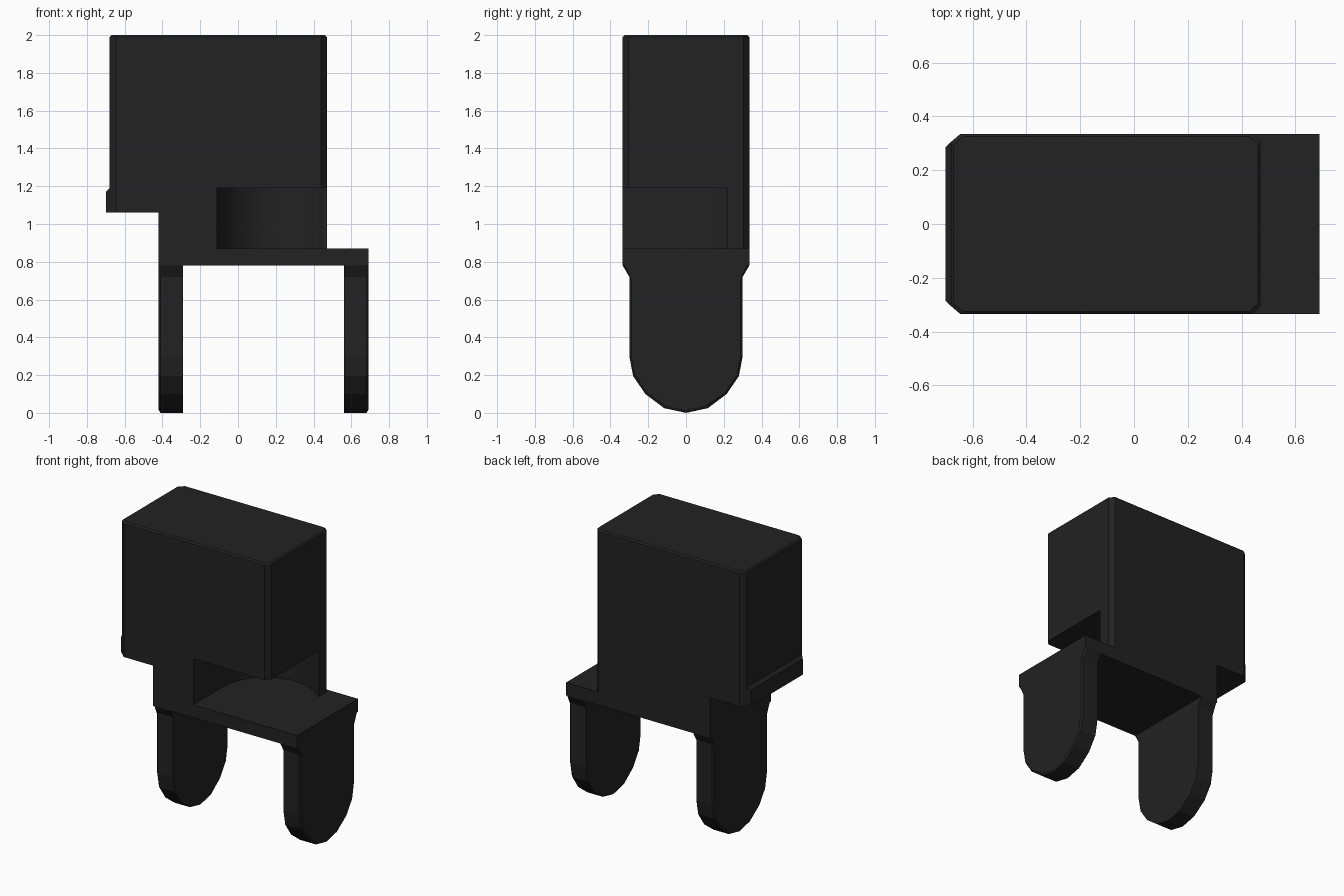
import bpy, bmesh, math

if "Cube" in bpy.data.objects:
    bpy.data.objects.remove(bpy.data.objects["Cube"])

mat = bpy.data.materials.new("black_plastic")
mat.diffuse_color = (0.016, 0.016, 0.016, 1)
mat.use_nodes = True
mat.node_tree.nodes["Principled BSDF"].inputs["Base Color"].default_value = mat.diffuse_color


def loft(name, rings):
    """Closed solid through matching rings of points."""
    bm = bmesh.new()
    vs = [[bm.verts.new(p) for p in r] for r in rings]
    n = len(vs[0])
    for a, b in zip(vs, vs[1:]):
        for i in range(n):
            j = (i + 1) % n
            bm.faces.new((a[i], a[j], b[j], b[i]))
    bm.faces.new(vs[0])
    bm.faces.new(vs[-1])
    bmesh.ops.recalc_face_normals(bm, faces=bm.faces)
    me = bpy.data.meshes.new(name)
    bm.to_mesh(me)
    bm.free()
    me.materials.append(mat)
    ob = bpy.data.objects.new(name, me)
    bpy.context.collection.objects.link(ob)
    return ob


def at_z(pts, z):
    return [(x, y, z) for x, y in pts]


def plan(x0, x1, cx0, cy0, c1, w=0.335):
    """Rectangle in plan with cut corners at the left and right ends."""
    return [(x0 + cx0, -w), (x1 - c1, -w), (x1, -w + c1), (x1, w - c1),
            (x1 - c1, w), (x0 + cx0, w), (x0, w - cy0), (x0, -w + cy0)]


# Upper housing with a small bevel around the top
full = plan(-0.68, 0.47, 0.035, 0.03, 0.03)
top = plan(-0.67, 0.46, 0.035, 0.03, 0.03, 0.325)
loft("upper_housing", [at_z(full, 1.19), at_z(full, 1.99), at_z(top, 2.0)])

# Overhanging left lip, sloping back into the housing
lip = plan(-0.70, -0.42, 0.055, 0.05, 0)
lip_top = plan(-0.68, -0.42, 0.035, 0.03, 0)
loft("side_lip", [at_z(lip, 1.06), at_z(lip, 1.17), at_z(lip_top, 1.19)])

# Waist with the round recess open to the front and right
arc = [(0.215 - 0.325 * math.cos(a), 0.325 * math.sin(a))
       for a in (math.radians(137 * i / 10) for i in range(11))]
waist = ([(-0.42, -0.335), (-0.11, -0.335)] + arc +
         [(0.47, 0.22), (0.47, 0.305), (0.44, 0.335), (-0.42, 0.335)])
ob = loft("recessed_waist", [at_z(waist, 0.87), at_z(waist, 1.19)])
bpy.context.view_layer.objects.active = ob
ob.select_set(True)
bpy.ops.object.shade_smooth_by_angle(angle=math.radians(30))

# Base plate
plate = [(-0.42, -0.335), (0.69, -0.335), (0.69, 0.335), (-0.42, 0.335)]
loft("base_plate", [at_z(plate, 0.78), at_z(plate, 0.87)])

# Two round-ended prongs, bevelled on their outer faces
half = [(0.335, 0.78), (0.30, 0.72), (0.30, 0.30), (0.28, 0.195),
        (0.215, 0.10), (0.115, 0.03)]
outline = half + [(0, 0.005)] + [(-y, z) for y, z in reversed(half)]
inset = [(y * 0.965, z if z > 0.75 else 0.30 + (z - 0.30) * 0.965)
         for y, z in outline]
for name, inner, outer in (("left_prong", -0.29, -0.42),
                           ("right_prong", 0.56, 0.69)):
    edge = outer + math.copysign(0.01, inner - outer)
    loft(name, [[(inner, y, z - 0.005 * (z < 0.1)) for y, z in outline],
                [(edge, y, z - 0.005 * (z < 0.1)) for y, z in outline],
                [(outer, y, z) for y, z in inset]])
